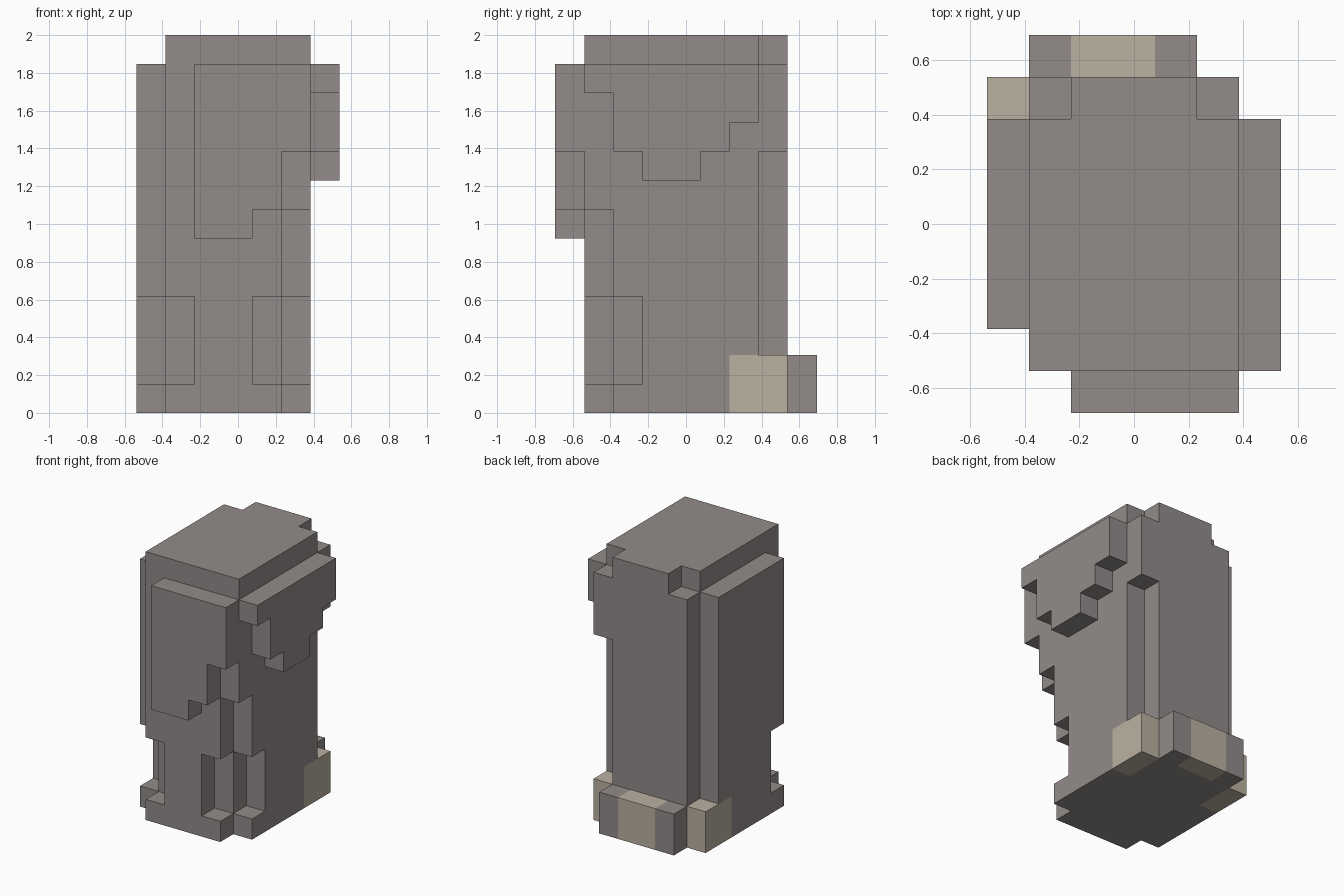
import bpy
import bmesh
from itertools import product
from mathutils import Vector

if "Cube" in bpy.data.objects:
    bpy.data.objects.remove(bpy.data.objects["Cube"], do_unlink=True)

# The pillar is made of square blocks: 7 wide, 9 deep, 13 high
UNIT = 2 / 13
ORIGIN = Vector((-3.5, -4.5, 0))


def material(name, rgb):
    mat = bpy.data.materials.new(name)
    mat.use_nodes = True
    mat.diffuse_color = (*rgb, 1)
    mat.node_tree.nodes["Principled BSDF"].inputs["Base Color"].default_value = (*rgb, 1)
    return mat


STONE = material("grey stone", (0.288, 0.258, 0.254))
SAND = material("sandy stone", (0.497, 0.440, 0.356))


def box(x0, x1, y0, y1, z0, z1):
    """Blocks filling a range of the grid."""
    return set(product(range(x0, x1), range(y0, y1), range(z0, z1)))


# Core with chipped corners
core = box(1, 6, 1, 8, 0, 13)
core -= box(1, 2, 7, 8, 12, 13) | box(5, 6, 7, 8, 12, 13)  # top back corners
core -= box(5, 6, 7, 8, 2, 9)                              # back left groove
core -= box(5, 6, 1, 2, 0, 7)                              # front left groove
core -= box(1, 2, 1, 2, 1, 4)                              # front right chip
core -= box(4, 5, 1, 2, 1, 4) | box(5, 6, 2, 3, 1, 4)      # front left chips

# Ragged front slab, hanging from the top
front_slab = box(2, 4, 0, 1, 6, 12) | box(4, 5, 0, 1, 7, 12) | box(5, 6, 0, 1, 9, 12)

# Ragged left slab: lowest block of each column from front to back
left_slab = set()
for y, low in enumerate((11, 9, 8, 8, 9, 10), start=1):
    left_slab |= box(6, 7, y, y + 1, low, 12)

# Right slab with a chip near its foot
right_slab = box(0, 1, 2, 7, 0, 12) - box(0, 1, 2, 3, 1, 4)
right_foot = box(0, 1, 7, 8, 0, 2)
back_foot = box(1, 5, 8, 9, 0, 2)

parts = {
    "pillar_core": core,
    "front_slab": front_slab,
    "left_slab": left_slab,
    "right_slab": right_slab,
    "right_foot": right_foot,
    "back_foot": back_foot,
}
solid = set().union(*parts.values())

# Sandy patches around the foot
sandy = box(5, 6, 6, 8, 0, 2) | box(0, 1, 6, 8, 0, 2) | box(2, 4, 8, 9, 0, 2)


def block_face(cell, axis, side):
    """Grid corners of one block face, wound outward."""
    u, v = (axis + 1) % 3, (axis + 2) % 3
    corners = []
    for a, b in ((0, 0), (1, 0), (1, 1), (0, 1)):
        p = list(cell)
        p[axis] += side
        p[u] += a
        p[v] += b
        corners.append(tuple(p))
    return corners if side else corners[::-1]


def build(name, cells):
    """Skin the exposed sides of a part and merge its flat areas."""
    bm = bmesh.new()
    verts = {}
    for cell in sorted(cells):
        for axis, side in product(range(3), (0, 1)):
            beside = list(cell)
            beside[axis] += 1 if side else -1
            if tuple(beside) in solid:
                continue
            ring = []
            for p in block_face(cell, axis, side):
                if p not in verts:
                    verts[p] = bm.verts.new((Vector(p) + ORIGIN) * UNIT)
                ring.append(verts[p])
            bm.faces.new(ring).material_index = int(cell in sandy)
    bmesh.ops.dissolve_limit(bm, angle_limit=0.01, verts=bm.verts[:],
                             edges=bm.edges[:], delimit={'MATERIAL'})
    mesh = bpy.data.meshes.new(name)
    bm.to_mesh(mesh)
    bm.free()
    mesh.materials.append(STONE)
    mesh.materials.append(SAND)
    bpy.context.collection.objects.link(bpy.data.objects.new(name, mesh))


for part_name, part_cells in parts.items():
    build(part_name, part_cells)
